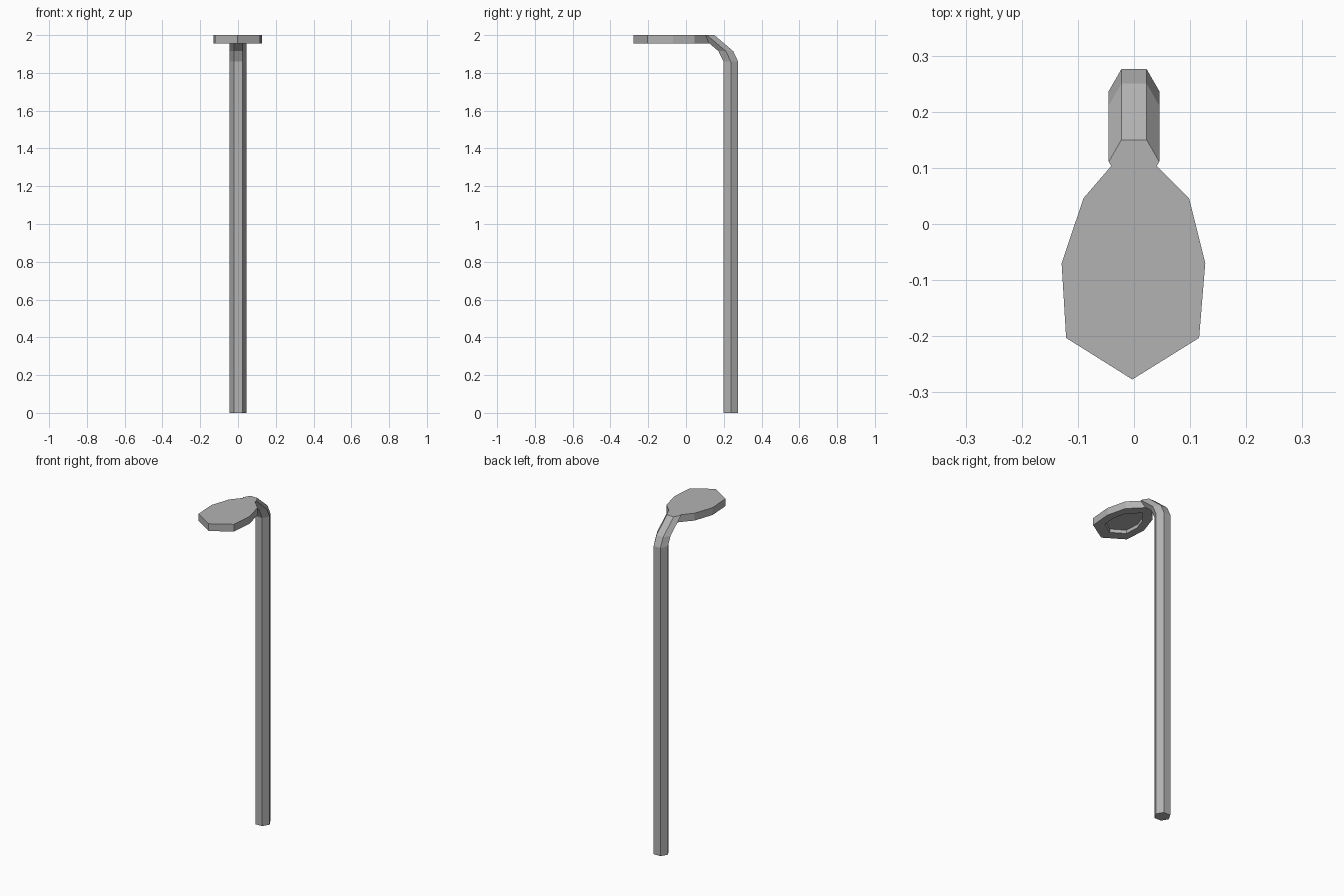
import bpy, bmesh, math

if "Cube" in bpy.data.objects:
    bpy.data.objects.remove(bpy.data.objects["Cube"])

grey = bpy.data.materials.new("dark_grey_metal")
grey.diffuse_color = (0.45, 0.45, 0.45, 1)
grey.use_nodes = True
grey.node_tree.nodes["Principled BSDF"].inputs["Base Color"].default_value = grey.diffuse_color


def make_object(name, bm):
    bmesh.ops.recalc_face_normals(bm, faces=bm.faces)
    mesh = bpy.data.meshes.new(name)
    bm.to_mesh(mesh)
    bm.free()
    mesh.materials.append(grey)
    obj = bpy.data.objects.new(name, mesh)
    bpy.context.collection.objects.link(obj)
    return obj


def skin(bm, loops):
    """Join matching vertex loops with quads and cap both ends."""
    n = len(loops[0])
    for a, b in zip(loops, loops[1:]):
        for i in range(n):
            j = (i + 1) % n
            bm.faces.new((a[i], a[j], b[j], b[i]))
    bm.faces.new(loops[0])
    bm.faces.new(loops[-1])


# Pole: horizontal hexagon rings swept up and leaning forward at the neck
bm = bmesh.new()
skin(bm, [[bm.verts.new((0.045 * math.cos(i * math.pi / 3),
                         y + 0.045 * math.sin(i * math.pi / 3), z))
           for i in range(6)]
          for y, z in [(0.237, 0), (0.237, 1.86), (0.211, 1.915), (0.111, 2.0)]])
make_object("lamp_pole", bm)

# Lamp head: eight-sided slab with a recess in the underside
outline = [(-0.003, -0.277), (0.116, -0.203), (0.127, -0.07), (0.098, 0.046),
           (-0.003, 0.147), (-0.09, 0.046), (-0.129, -0.07), (-0.121, -0.203)]
cx, cy = -0.002, -0.075
bm = bmesh.new()
skin(bm, [[bm.verts.new((cx + (x - cx) * s, cy + (y - cy) * s, z))
           for x, y in outline]
          for s, z in [(1, 2.0), (1, 1.956), (0.64, 1.956), (0.64, 1.977)]])
make_object("lamp_head", bm)
